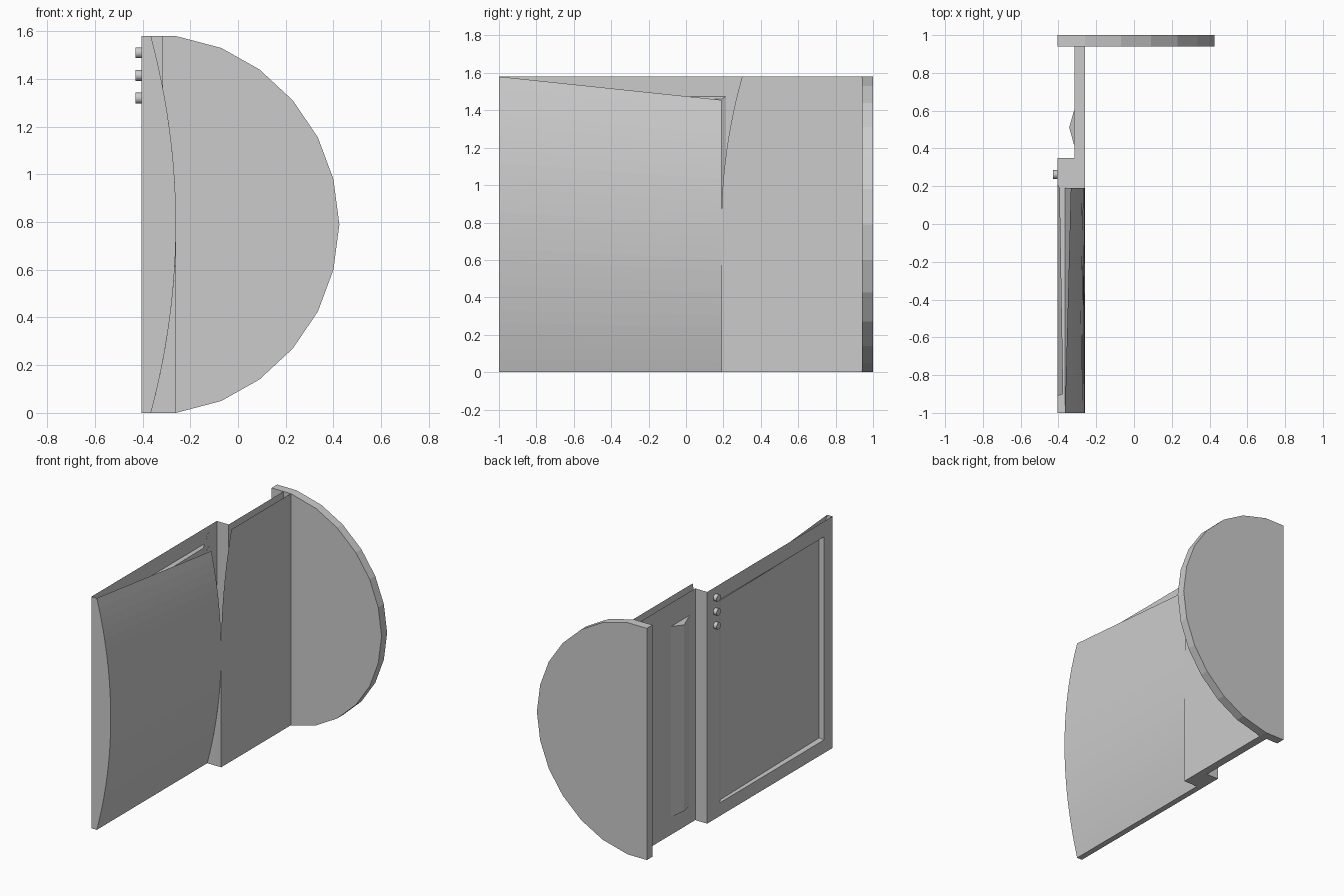
import bpy, math
from mathutils import Vector

if "Cube" in bpy.data.objects:
    bpy.data.objects.remove(bpy.data.objects["Cube"])

H, XB, XF, XC, XP = 1.58, -0.405, -0.26, -0.365, -0.315   # height, back, front, curve edge, thin panel back
N = 24


def make(name, polys):
    """polys: list of (points, outward direction); flips each face to match."""
    verts, faces = [], []
    for pts, d in polys:
        p = [Vector(v) for v in pts]
        n = Vector((0, 0, 0))
        for a, b in zip(p, p[1:] + p[:1]):
            n += (a - p[0]).cross(b - p[0])
        if n.dot(Vector(d)) < 0:
            p.reverse()
        faces.append(range(len(verts), len(verts) + len(p)))
        verts += p
    me = bpy.data.meshes.new(name)
    me.from_pydata(verts, [], [list(f) for f in faces])
    ob = bpy.data.objects.new(name, me)
    bpy.context.collection.objects.link(ob)
    return ob


def strip(a, b, d):
    return [((a[i], a[i + 1], b[i + 1], b[i]), d) for i in range(len(a) - 1)]


def rect_x(x, y0, y1, z0, z1):
    return [(x, y0, z0), (x, y1, z0), (x, y1, z1), (x, y0, z1)]


def bow(z):
    return XF - (XF - XC) * ((z - H / 2) / (H / 2)) ** 2


def edge(z):
    return 0.19 + 0.11 * max(0, (z - 0.8) / 0.78) ** 2


LEFT, RIGHT, FRONT, BACK, DOWN = (-1, 0, 0), (1, 0, 0), (0, -1, 0), (0, 1, 0), (0, 0, -1)
ts = [i / N for i in range(N + 1)]
zs = [t * H for t in ts]

# Bowed cover with slanting top edge
cover = strip([(bow(t * H), -1, t * H) for t in ts],
              [(bow(t * 1.455), 0.19, t * 1.455) for t in ts], RIGHT)
make("bowed_cover", cover)

# Outer end wall and the lower step beside the cover
make("end_wall", strip([(bow(z), -1, z) for z in zs], [(XB, -1, z) for z in zs], FRONT))
low = [t * 0.79 for t in ts]
make("cover_step", strip([(bow(z), 0.19, z) for z in low], [(XF, 0.19, z) for z in low], FRONT))

# Back frame around the sunken tray
y0, y1, z0, z1 = -0.91, 0.215, 0.09, 1.475
make("back_frame", [(rect_x(XB, *r), LEFT) for r in (
    (-1, y0, 0, H), (y1, 0.35, 0, H), (y0, y1, 0, z0), (y0, y1, z1, H))])
rim = rect_x(XB, y0, y1, z0, z1)
floor = [(-0.375, -0.90, 0.10), (-0.393, 0.19, 0.10), (-0.393, 0.19, 1.46), (-0.375, -0.90, 1.46)]
dirs = [(0, 0, 1), FRONT, DOWN, BACK]
make("sunken_tray", [(floor, LEFT)] + [
    ((rim[i], rim[(i + 1) % 4], floor[(i + 1) % 4], floor[i]), dirs[i]) for i in range(4)])

# Open-topped flat panel with curved edge
make("flat_panel", strip([(XF, edge(z), z) for z in zs], [(XF, 0.94, z) for z in zs], RIGHT)
     + [(rect_x(XP, 0.35, 0.94, 0, H), LEFT),
        ([(XB, 0.35, 0), (XP, 0.35, 0), (XP, 0.35, H), (XB, 0.35, H)], BACK)])

# Underside of the hollow body
make("bottom", [([(a, c, 0), (b, c, 0), (b, d, 0), (a, d, 0)], DOWN) for a, b, c, d in (
    (XB, XC, -1, 0.19), (XB, XF, 0.19, 0.35), (XP, XF, 0.35, 0.94))])

# Ridge on the back of the flat panel
a0, a1, b0, b1 = (XP, 0.41, 0.12), (XP, 0.41, 1.42), (XP, 0.61, 0.12), (XP, 0.61, 1.42)
p0, p1 = (-0.343, 0.51, 0.13), (-0.343, 0.51, 1.40)
make("ridge", [((a0, a1, p1, p0), LEFT), ((b0, b1, p1, p0), LEFT),
               ((a1, b1, p1), (0, 0, 1)), ((a0, b0, p0), DOWN)])

# Rounded end plate
half = [(XF, H), (-0.07, 1.53), (0.09, 1.44), (0.23, 1.31), (0.335, 1.155), (0.40, 0.98)]
outline = [(XB, H)] + half + [(0.425, H / 2)] + [(x, H - z) for x, z in reversed(half)] + [(XB, 0)]
fr = [(x, 0.94, z) for x, z in outline]
bk = [(x, 1.0, z) for x, z in outline]
sides = []
for i in range(len(outline)):
    j = (i + 1) % len(outline)
    (xa, za), (xb, zb) = outline[i], outline[j]
    sides.append(((fr[i], fr[j], bk[j], bk[i]), (xa + xb, 0, za + zb - H)))
make("end_plate", [(fr, FRONT), (bk, BACK)] + sides)

# Three round buttons
for z in (1.51, 1.415, 1.32):
    bpy.ops.mesh.primitive_cylinder_add(vertices=16, radius=0.023, depth=0.026,
                                        location=(-0.417, 0.262, z), rotation=(0, math.pi / 2, 0))
    bpy.context.object.name = "button"
    bpy.ops.object.shade_smooth_by_angle()
